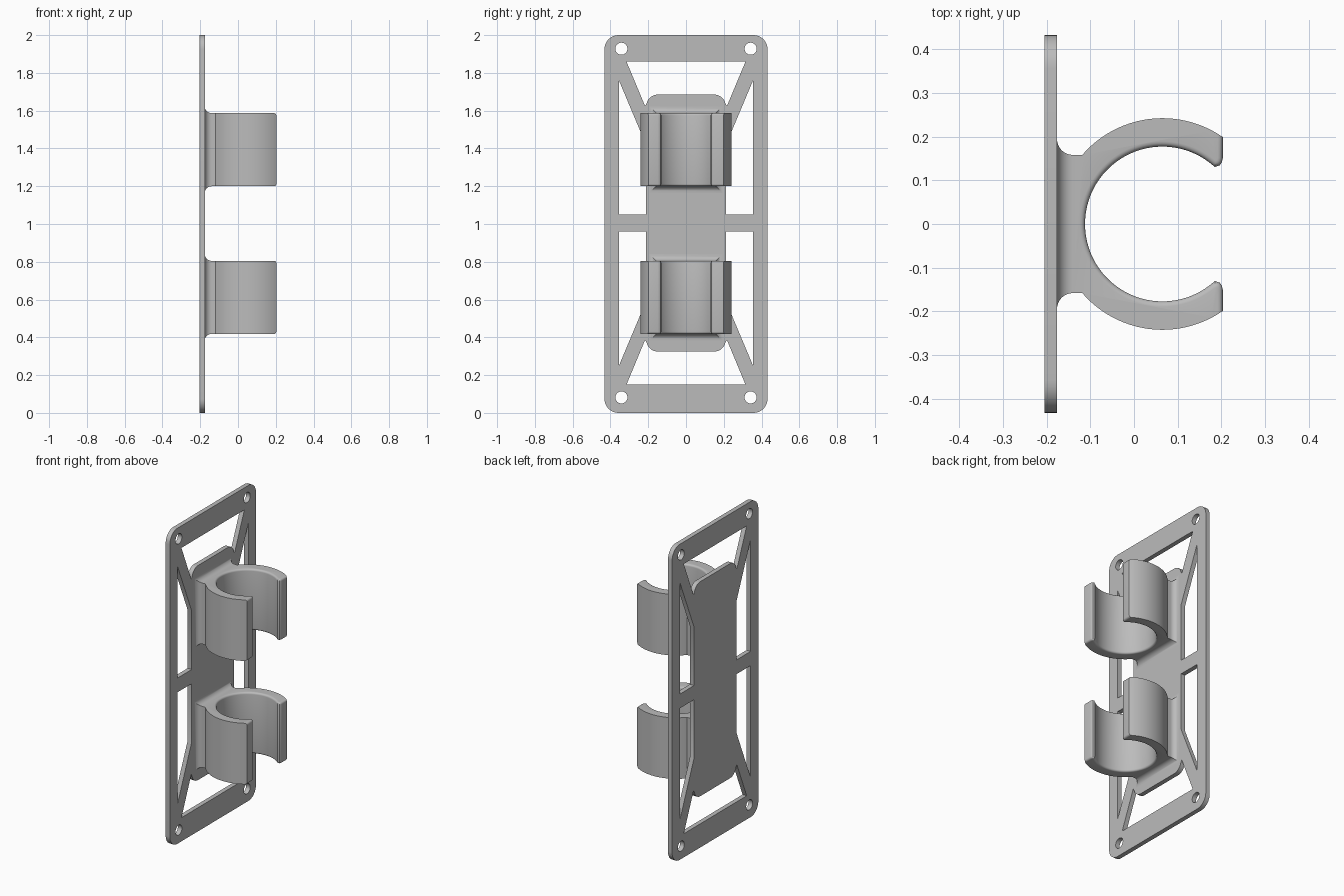
import bpy, bmesh
from math import sin, cos, pi, radians, asin, atan2
from mathutils import Matrix

cube = bpy.data.objects.get("Cube")
if cube:
    bpy.data.objects.remove(cube, do_unlink=True)

# Single grey plastic
grey = bpy.data.materials.new("grey plastic")
grey.use_nodes = True
colour = (0.5, 0.5, 0.5, 1)
grey.diffuse_color = colour
grey.node_tree.nodes["Principled BSDF"].inputs["Base Color"].default_value = colour

BACK, FACE = -0.205, -0.176      # plate thickness along x
MIDDLE = 1.005                   # height of the mirror line


def arc(cx, cy, r, start, end, steps):
    return [(cx + r * cos(start + (end - start) * i / steps),
             cy + r * sin(start + (end - start) * i / steps)) for i in range(steps + 1)]


def flip_y(points):
    return [(-y, z) for y, z in points]


def flip_z(points):
    return [(y, 2 * MIDDLE - z) for y, z in points]


def finish(obj):
    bpy.ops.object.select_all(action='DESELECT')
    obj.select_set(True)
    bpy.context.view_layer.objects.active = obj
    if obj.type == 'CURVE':
        bpy.ops.object.convert(target='MESH')
    bpy.ops.object.shade_smooth_by_angle(angle=radians(30))


# Mounting plate: rounded outline with windows and screw holes
half_w, corner = 0.432, 0.075
outline = []
for k, (y, z) in enumerate([(1, 1), (-1, 1), (-1, -1), (1, -1)]):
    outline += arc(y * (half_w - corner), 1 + z * (1 - corner), corner,
                   k * pi / 2, (k + 1) * pi / 2, 8)

side_window = [(0.355, 1.05), (0.355, 1.76), (0.212, 1.42), (0.212, 1.05)]
end_half = [(0.315, 1.86), (0.217, 1.625)] + arc(0.15, 1.625, 0.06, 0.2, pi / 2, 8)
end_window = end_half + flip_y(end_half)[::-1]
screw_hole = arc(0.342, 1.928, 0.032, 0, 2 * pi, 32)[:-1]

loops = [outline, end_window, flip_z(end_window)]
for shape in (side_window, screw_hole):
    loops += [shape, flip_y(shape), flip_z(shape), flip_y(flip_z(shape))]

curve = bpy.data.curves.new("mounting_plate", 'CURVE')
curve.dimensions = '2D'
curve.fill_mode = 'BOTH'
curve.extrude = (FACE - BACK) / 2
for loop in loops:
    spline = curve.splines.new('POLY')
    spline.points.add(len(loop) - 1)
    for point, (y, z) in zip(spline.points, loop):
        point.co = (y, z, 0, 1)
    spline.use_cyclic_u = True
curve.materials.append(grey)
plate = bpy.data.objects.new("mounting_plate", curve)
bpy.context.collection.objects.link(plate)
# Stand the flat curve up so it faces +x
plate.matrix_world = Matrix(((0, 0, 1, (BACK + FACE) / 2),
                             (1, 0, 0, 0), (0, 1, 0, 0), (0, 0, 0, 1)))
finish(plate)

# Clip dimensions
CX, OUTER, INNER = 0.065, 0.242, 0.177
NECK, FILLET, HALF_H = 0.158, 0.036, 0.1935
NECK_X, TIP_X = FACE + FILLET, 0.203


def clip_profile():
    tip_y = (OUTER ** 2 - (TIP_X - CX) ** 2) ** 0.5
    half = [(NECK_X, NECK)]
    half += arc(CX, 0, OUTER, pi - asin(NECK / OUTER), atan2(tip_y, TIP_X - CX), 24)
    half += [(TIP_X, 0.15), (0.201, 0.141), (0.196, 0.134)]
    half += arc(CX, 0, INNER, radians(47.5), pi, 40)
    return half + [(x, -y) for x, y in half[-2::-1]]


def make_clip(name, z):
    bm = bmesh.new()
    # Open ring with a short neck
    base = bm.faces.new([bm.verts.new((x, y, -HALF_H)) for x, y in clip_profile()])
    top = bmesh.ops.extrude_face_region(bm, geom=[base])
    for v in top["geom"]:
        if isinstance(v, bmesh.types.BMVert):
            v.co.z = HALF_H
    bmesh.ops.recalc_face_normals(bm, faces=bm.faces)

    # Rounded rims along the inside and the tips
    rims = []
    for e in bm.edges:
        a, b = (v.co for v in e.verts)
        mid = (a + b) / 2
        inside = (mid.x - CX) ** 2 + mid.y ** 2 < 0.19 ** 2 and mid.x > NECK_X + 0.01
        if abs(a.z - b.z) < 1e-5 and (inside or mid.x > 0.19 and abs(mid.y) < 0.195):
            rims.append(e)
    bmesh.ops.bevel(bm, geom=rims, offset=0.012, segments=4, profile=0.5, affect='EDGES')

    # Flared foot blending the neck into the plate
    back = [f for f in bm.faces if all(abs(v.co.x - NECK_X) < 1e-5 for v in f.verts)]
    bmesh.ops.delete(bm, geom=back, context='FACES_ONLY')
    rings = []
    for i in range(9):
        t = i / 8 * pi / 2
        x = FACE + FILLET * (1 - cos(t))
        grow = FILLET * (1 - sin(t))
        rings.append([bm.verts.new((x, sy * (NECK + grow), sz * (HALF_H + grow)))
                      for sy, sz in ((1, 1), (-1, 1), (-1, -1), (1, -1))])
    for lower, upper in zip(rings, rings[1:]):
        for k in range(4):
            n = (k + 1) % 4
            bm.faces.new((lower[k], lower[n], upper[n], upper[k]))
    bmesh.ops.remove_doubles(bm, verts=bm.verts, dist=1e-4)
    bmesh.ops.recalc_face_normals(bm, faces=bm.faces)

    mesh = bpy.data.meshes.new(name)
    bm.to_mesh(mesh)
    bm.free()
    mesh.materials.append(grey)
    obj = bpy.data.objects.new(name, mesh)
    obj.location.z = z
    bpy.context.collection.objects.link(obj)
    finish(obj)


make_clip("upper_clip", 1.3935)
make_clip("lower_clip", 0.6115)
